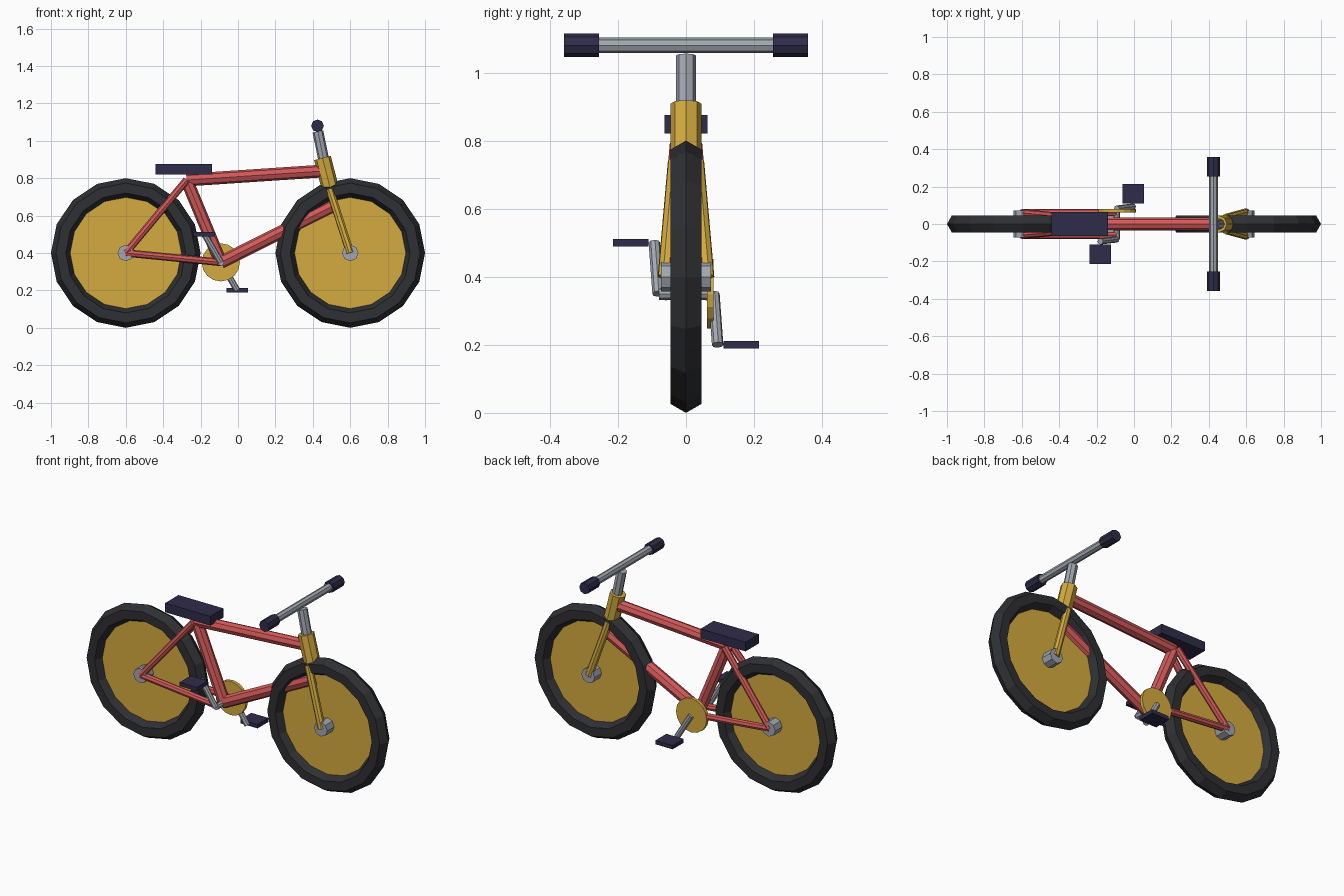
import bpy
from math import pi
from mathutils import Vector

cube = bpy.data.objects.get("Cube")
if cube:
    bpy.data.objects.remove(cube, do_unlink=True)


def material(name, rgb):
    mat = bpy.data.materials.new(name)
    mat.use_nodes = True
    mat.diffuse_color = (*rgb, 1)
    mat.node_tree.nodes["Principled BSDF"].inputs["Base Color"].default_value = (*rgb, 1)
    return mat


RED = material("frame_red", (0.65, 0.1, 0.1))
YELLOW = material("golden_yellow", (0.66, 0.41, 0.05))
GREY = material("metal_grey", (0.36, 0.39, 0.44))
TIRE = material("tire_black", (0.028, 0.029, 0.033))
NAVY = material("dark_navy", (0.028, 0.025, 0.068))


def finish(name, mat):
    obj = bpy.context.object
    obj.name = obj.data.name = name
    obj.data.materials.append(mat)
    return obj


def tube(name, start, end, radius, mat, sides=8):
    """Flat-faced cylinder between two points."""
    a, b = Vector(start), Vector(end)
    bpy.ops.mesh.primitive_cylinder_add(
        vertices=sides, radius=radius, depth=(b - a).length, location=(a + b) / 2,
        rotation=(b - a).to_track_quat("Z", "Y").to_euler())
    return finish(name, mat)


def box(name, centre, size, mat):
    bpy.ops.mesh.primitive_cube_add(size=1, location=centre)
    bpy.context.object.scale = size
    return finish(name, mat)


# Wheels: faceted tire, solid disc, hub
for name, x in (("rear", -0.6), ("front", 0.6)):
    bpy.ops.mesh.primitive_torus_add(
        major_segments=16, minor_segments=6, major_radius=0.347, minor_radius=0.053,
        location=(x, 0, 0.4), rotation=(pi / 2, 0, 0))
    finish(name + "_tire", TIRE)
    bpy.ops.mesh.primitive_cylinder_add(
        vertices=16, radius=0.305, depth=0.012,
        location=(x, 0, 0.4), rotation=(pi / 2, 0, 0))
    finish(name + "_wheel_disc", YELLOW)
    tube(name + "_hub", (x, -0.073, 0.4), (x, 0.073, 0.4), 0.044, GREY)

# Main frame
crank_centre = Vector((-0.092, 0, 0.35))
seat_joint = Vector((-0.275, 0, 0.79))
tube("top_tube", seat_joint, (0.45, 0, 0.838), 0.034, RED)
tube("down_tube", crank_centre, (0.515, 0, 0.655), 0.035, RED)
tube("seat_tube", crank_centre, seat_joint, 0.034, RED)

# Steering column
tube("head_tube", (0.452, 0, 0.908), (0.493, 0, 0.745), 0.046, YELLOW)
tube("stem", (0.427, 0, 1.05), (0.462, 0, 0.88), 0.029, GREY)
tube("handlebar", (0.425, -0.3, 1.08), (0.425, 0.3, 1.08), 0.023, GREY)

# Paired parts
for side, s in (("right", -1), ("left", 1)):
    tube(side + "_chain_stay", (-0.6, s * 0.06, 0.4),
         crank_centre + Vector((0, s * 0.06, 0)), 0.02, RED)
    tube(side + "_seat_stay", (-0.6, s * 0.06, 0.4),
         seat_joint + Vector((0, s * 0.028, 0)), 0.02, RED)
    tube(side + "_fork_blade", (0.49, s * 0.032, 0.74), (0.6, s * 0.062, 0.4), 0.022, YELLOW)
    tube(side + "_grip", (0.425, s * 0.255, 1.08), (0.425, s * 0.358, 1.08), 0.034, NAVY)
    # Cranks point in opposite directions
    tip = crank_centre + Vector((s * 0.088, s * 0.093, -s * 0.15))
    tube(side + "_crank", crank_centre + Vector((0, s * 0.082, 0)), tip, 0.017, GREY)
    box(side + "_pedal", (tip.x, s * 0.162, tip.z), (0.115, 0.104, 0.023), NAVY)

# Drive parts and saddle
tube("crank_axle", crank_centre - Vector((0, 0.08, 0)),
     crank_centre + Vector((0, 0.08, 0)), 0.018, GREY)
tube("chainring", crank_centre + Vector((0, 0.061, 0)),
     crank_centre + Vector((0, 0.081, 0)), 0.102, YELLOW, 16)
box("saddle", (-0.29, 0, 0.848), (0.3, 0.126, 0.055), NAVY)
